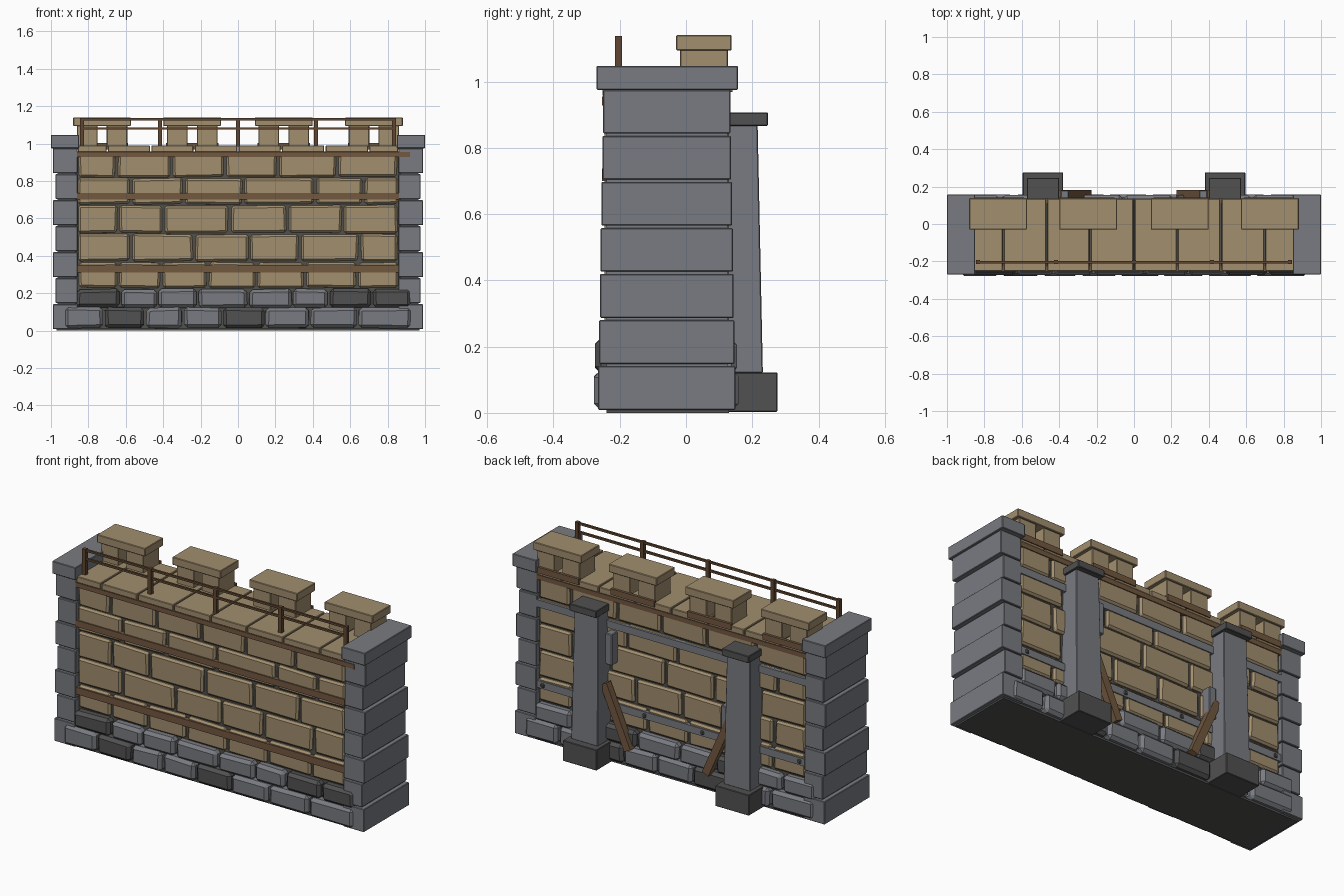
import bpy, bmesh, random
from mathutils import Vector

random.seed(4)
cube = bpy.data.objects.get("Cube")
if cube:
    bpy.data.objects.remove(cube, do_unlink=True)


def material(name, r, g, b):
    m = bpy.data.materials.new(name)
    m.use_nodes = True
    col = [(c / 255) ** 2.2 for c in (r, g, b)] + [1]
    m.diffuse_color = col
    m.node_tree.nodes["Principled BSDF"].inputs["Base Color"].default_value = col
    return m


TAN = material("tan sandstone", 160, 141, 110)
GREY = material("blue grey stone", 120, 122, 128)
DARK = material("dark grey stone", 82, 82, 82)
MORTAR = material("mortar", 82, 81, 77)
WOOD = material("brown wood", 114, 89, 66)
RAIL = material("dark wood", 96, 72, 52)


def blocks(name, boxes, mat, bevel=0.0, jitter=0.0, taper=1.0):
    """One object made of boxes (x0, x1, y0, y1, z0, z1)."""
    bm = bmesh.new()
    for x0, x1, y0, y1, z0, z1 in boxes:
        for v in bmesh.ops.create_cube(bm, size=1)["verts"]:
            k = taper if v.co.z > 0 else 1
            v.co = Vector(((x0 + x1) / 2 + v.co.x * (x1 - x0) * k,
                           y0 + (v.co.y + .5) * (y1 - y0) * k,
                           (z0 + z1) / 2 + v.co.z * (z1 - z0)))
            v.co.x += random.uniform(-jitter, jitter)
            v.co.z += random.uniform(-jitter, jitter)
    me = bpy.data.meshes.new(name)
    bm.to_mesh(me)
    bm.free()
    me.materials.append(mat)
    ob = bpy.data.objects.new(name, me)
    bpy.context.collection.objects.link(ob)
    if bevel:
        mod = ob.modifiers.new("chamfer", 'BEVEL')
        mod.width, mod.segments = bevel, 1
    return ob


def course(edges, z0, z1, y0, y1, gap):
    """Row of boxes between neighbouring edges."""
    return [(a + gap, b - gap, y0, y1, z0, z1) for a, b in zip(edges, edges[1:])]


# wall core
blocks("wall_core", [(-.9, .9, -.228, .112, 0, .957)], MORTAR)
blocks("wall_underside", [(-.97, .97, -.24, .13, 0, .012)], DARK)

# sandstone brick courses on both faces
COURSES = [
    (.23, .364, [-.86, -.64, -.41, -.16, .1, .36, .64, .86]),
    (.373, .515, [-.86, -.575, -.235, .06, .33, .65, .86]),
    (.522, .668, [-.86, -.64, -.4, -.045, .265, .56, .86]),
    (.676, .814, [-.86, -.57, -.29, .03, .41, .67, .86]),
    (.822, .945, [-.86, -.65, -.355, -.07, .215, .53, .86])]
front, back = [], []
for z0, z1, edges in COURSES:
    front += course(edges, z0, z1, -.246, -.15, .008)
    back += course([-e for e in reversed(edges)], z0, z1, .05, .13, .008)
blocks("front_bricks", front, TAN, .011, .004)
blocks("back_bricks", back, TAN, .011, .004)

# chamfered foundation stones, with some darker ones
LOWER = [-.93, -.715, -.495, -.295, -.085, .145, .385, .64, .93]
UPPER = [-.87, -.63, -.43, -.215, .055, .29, .485, .715, .93]
stones = {GREY: [], DARK: []}
for edges, z0, z1, inset, dark in ((LOWER, .013, .123, 0, (1, 4)),
                                   (UPPER, .121, .222, .004, (0, 6, 7))):
    for i, b in enumerate(course(edges, z0, z1, -.278 + inset, -.15, .005)):
        stones[DARK if i in dark else GREY].append(b)
    flipped = [-e for e in reversed(edges)]
    for i, b in enumerate(course(flipped, z0, z1, .05, .158 - inset, .005)):
        stones[DARK if i in (2, 5) else GREY].append(b)
blocks("foundation_stones", stones[GREY], GREY, .017, .004)
blocks("dark_foundation_stones", stones[DARK], DARK, .017, .004)

# end pillars: seven stacked blocks and a cap
for side, s in (("left", 1), ("right", -1)):
    def span(a, b):
        return (min(s * a, s * b), max(s * a, s * b))
    blocks(side + "_pillar_core", [(*span(.87, .965), -.24, .125, .01, .98)], GREY)
    quoins = []
    for i in range(7):
        z = .009 + i * .139
        quoins.append((*span(.857, .99 if i % 2 == 0 else .975),
                       -.265 + i * .0025, .149 - i * .0025, z, z + .132))
    blocks(side + "_pillar_blocks", quoins, GREY, .003)
    blocks(side + "_pillar_cap", [(*span(.85, 1), -.27, .157, .975, 1.047)], GREY, .003)

# coping slabs
slabs = [-.86, -.7, -.467, -.235, 0, .232, .465, .7, .86]
blocks("coping_slabs", course(slabs, .955, .99, -.252, .135, .004), TAN, .003)

# timber bands
blocks("front_timber_bands", [(-.86, .86, -.254, -.2, .31, .35),
                              (-.86, .86, -.254, -.2, .7, .737),
                              (-.86, .92, -.254, -.2, .928, .955)], WOOD)
blocks("back_timber_band", [(-.86, .86, .1, .135, .928, .955)], WOOD)

# iron straps and bolts on the back
STRAPS = (.325, .79)
blocks("back_straps", [(-.86, .86, .1, .136, z - .021, z + .021) for z in STRAPS], GREY)
blocks("strap_bolts", [(x - .011, x + .011, .13, .143, z - .011, z + .011)
                       for z in STRAPS[:1] for x in (-.82, -.2, .17, .82)], DARK, .004)

# battlements: two legs, a cap and a board behind
legs, caps, boards = [], [], []
for c in (-.727, -.245, .245, .727):
    legs += [(c - .135, c - .025, -.018, .127, .985, 1.1),
             (c + .025, c + .135, -.018, .127, .985, 1.1)]
    caps.append((c - .154, c + .154, -.03, .138, 1.094, 1.14))
    boards.append((c - .14, c + .14, .124, .141, .968, 1.003))
blocks("battlement_legs", legs, TAN, .003)
blocks("battlement_caps", caps, TAN, .003)
blocks("battlement_boards", boards, WOOD)

# railing
blocks("railing_posts", [(x - .011, x + .011, -.214, -.193, .985, 1.138)
                         for x in (-.835, -.417, 0, .417, .835)], RAIL)
blocks("railing_bars", [(-.84, .84, -.21, -.198, z - .006, z + .006)
                        for z in (1.08, 1.13)], RAIL)

# buttresses with leaning braces
for side, s in (("left", 1), ("right", -1)):
    x = .487 * s
    blocks(side + "_buttress_base", [(x - .108, x + .108, .1, .276, .003, .122)], DARK, .003)
    blocks(side + "_buttress_shaft", [(x - .085, x + .085, .1, .232, .12, .87)],
           GREY, .003, taper=.88)
    blocks(side + "_buttress_cap", [(x - .086, x + .086, .08, .247, .866, .907)], DARK, .003)
    z = .67 if s > 0 else .45
    blocks(side + "_buttress_block", [(s * .37 - .022, s * .37 + .022, .1, .18, z - .09, z + .09)],
           GREY, .004)
    brace = blocks(side + "_brace", [(-.022, .022, -.02, .02, -.19, .19)], WOOD)
    brace.location = (s * .325, .162, .29)
    brace.rotation_euler.y = s * .415
